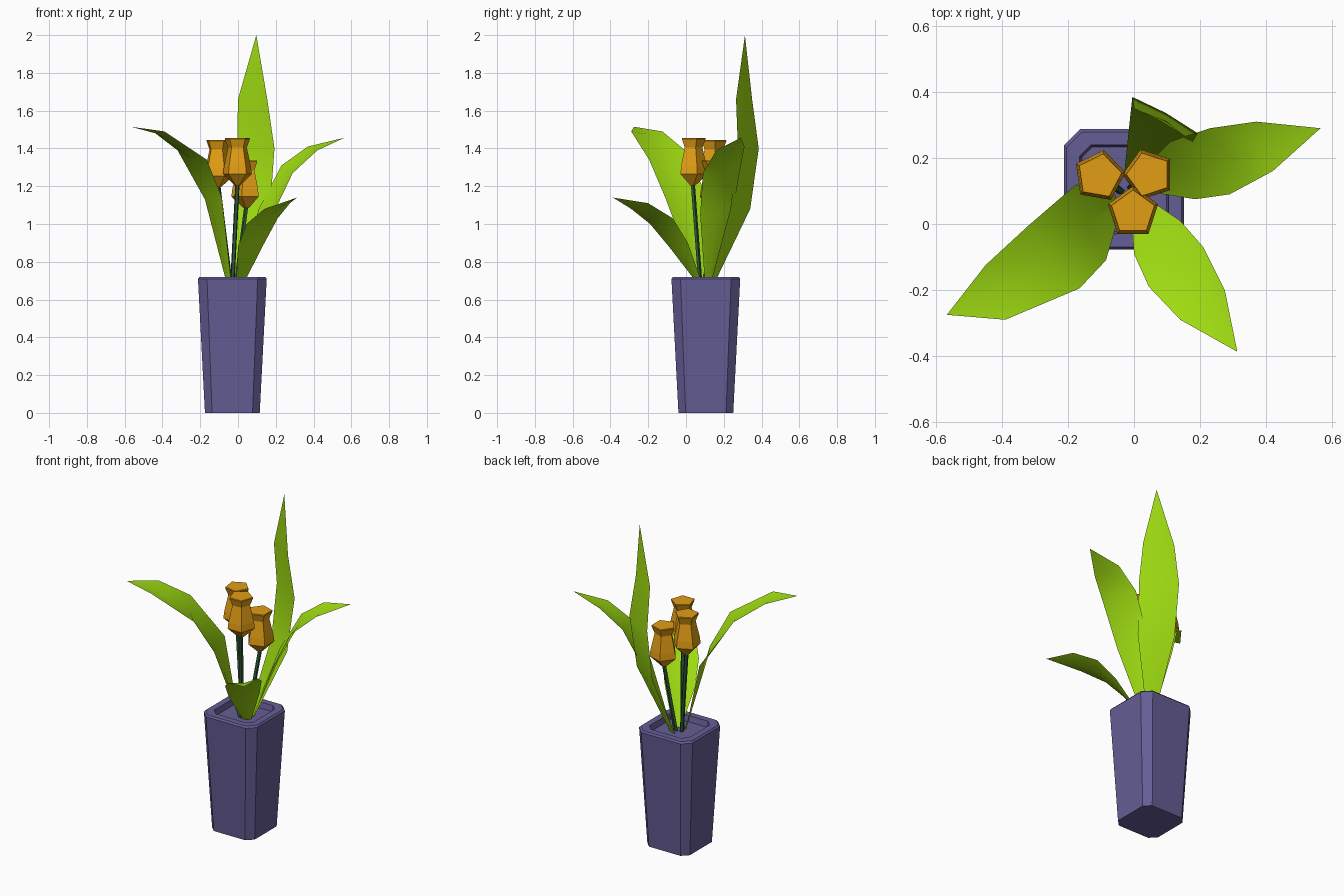
import bpy, bmesh, math
from mathutils import Vector

if "Cube" in bpy.data.objects:
    bpy.data.objects.remove(bpy.data.objects["Cube"])


def material(name, rgb):
    m = bpy.data.materials.new(name)
    m.diffuse_color = (*rgb, 1)
    m.use_nodes = True
    m.node_tree.nodes["Principled BSDF"].inputs["Base Color"].default_value = m.diffuse_color
    return m


PURPLE = material("pot purple", (0.13, 0.11, 0.30))
ORANGE = material("flower orange", (0.76, 0.34, 0.007))
LEAF = material("leaf green", (0.35, 0.72, 0.006))
STEM = material("stem dark green", (0.03, 0.10, 0.04))


def loft(name, rings, mat, closed=True, smooth=False):
    """Skin a list of equal-length point rings; closed rings get end caps."""
    bm = bmesh.new()
    vs = [[bm.verts.new(p) for p in r] for r in rings]
    n = len(vs[0])
    for a, b in zip(vs, vs[1:]):
        for i in range(n if closed else n - 1):
            j = (i + 1) % n
            bm.faces.new((a[i], a[j], b[j], b[i]))
    if closed:
        bm.faces.new(vs[0][::-1])
        bm.faces.new(vs[-1])
    else:
        bmesh.ops.remove_doubles(bm, verts=bm.verts[:], dist=1e-5)
    for f in bm.faces:
        f.smooth = smooth
    me = bpy.data.meshes.new(name)
    bm.to_mesh(me)
    bm.free()
    me.materials.append(mat)
    ob = bpy.data.objects.new(name, me)
    bpy.context.collection.objects.link(ob)
    return ob


# Pot: chamfered square, tapered, with a shallow recess
def octagon(h, c, z):
    k = h - c
    pts = [(k, -h), (h, -k), (h, k), (k, h), (-k, h), (-h, k), (-h, -k), (-k, -h)]
    return [(x - 0.03, y + 0.105, z) for x, y in pts]


loft("pot", [octagon(0.145, 0.038, 0), octagon(0.182, 0.048, 0.71),
             octagon(0.174, 0.046, 0.72), octagon(0.135, 0.034, 0.72),
             octagon(0.128, 0.032, 0.685)], PURPLE)


# Flowers: five-sided buds on thin stems
def ring(c, r, n, turn=0):
    return [(c[0] + r * math.cos(turn + math.tau * i / n),
             c[1] + r * math.sin(turn + math.tau * i / n), c[2]) for i in range(n)]


BUD = [(0, 0.016), (0.06, 0.08), (0.10, 0.075), (0.20, 0.052), (0.245, 0.07), (0.25, 0.068)]
flowers = [("left", (-0.105, 0.145, 1.195), 80, (-0.04, 0.10)),
           ("right", (0.045, 0.15, 1.085), 180, (-0.01, 0.11)),
           ("front", (-0.003, 0.035, 1.205), 90, (-0.03, 0.075))]
for side, top, turn, base in flowers:
    t = math.radians(turn)
    loft(side + "_flower",
         [ring((top[0], top[1], top[2] + z), r, 5, t) for z, r in BUD], ORANGE)
    loft(side + "_stem", [ring((*base, 0.68), 0.012, 5, t),
                          ring((top[0], top[1], top[2] + 0.01), 0.012, 5, t)], STEM)


# Leaves: pairs of left and right edge points with a sagging midline, ending in a tip
def leaf(name, pairs, tip, sag):
    tip = Vector(tip)
    secs = [(Vector(a), Vector(b)) for a, b in pairs]
    rings = []
    for i, (a, b) in enumerate(secs):
        nxt = (secs[i + 1][0] + secs[i + 1][1]) / 2 if i + 1 < len(secs) else tip
        prev = (secs[max(i - 1, 0)][0] + secs[max(i - 1, 0)][1]) / 2
        normal = (b - a).cross(nxt - prev).normalized()
        rings.append([a, (a + b) / 2 - normal * sag * (b - a).length, b])
    rings.append([tip] * 3)
    loft(name, rings, LEAF, closed=False, smooth=True)


leaf("left_leaf", [((-0.035, 0.06, 0.685), (-0.06, 0.09, 0.685)),
                   ((-0.085, -0.11, 1.14), (-0.175, 0.12, 1.13)),
                   ((-0.165, -0.195, 1.34), (-0.32, -0.005, 1.39)),
                   ((-0.39, -0.29, 1.49), (-0.45, -0.125, 1.49))],
     (-0.567, -0.275, 1.515), 0.08)
leaf("front_leaf", [((0.03, 0.085, 0.685), (-0.01, 0.06, 0.685)),
                    ((0.14, 0.01, 0.90), (0.0, -0.09, 0.88)),
                    ((0.21, -0.07, 1.03), (0.045, -0.19, 1.0)),
                    ((0.275, -0.20, 1.11), (0.14, -0.29, 1.08))],
     (0.313, -0.387, 1.14), 0.08)
leaf("right_leaf", [((0.0, 0.14, 0.685), (0.03, 0.10, 0.685)),
                    ((0.11, 0.25, 1.08), (0.185, 0.075, 1.05)),
                    ((0.23, 0.29, 1.31), (0.29, 0.09, 1.27)),
                    ((0.37, 0.31, 1.41), (0.42, 0.16, 1.39))],
     (0.565, 0.29, 1.457), 0.08)
leaf("back_leaf", [((-0.03, 0.15, 0.685), (0.02, 0.13, 0.685)),
                   ((-0.01, 0.34, 1.08), (0.17, 0.235, 1.08)),
                   ((-0.005, 0.385, 1.40), (0.193, 0.275, 1.40)),
                   ((0.0, 0.35, 1.66), (0.155, 0.265, 1.66))],
     (0.097, 0.312, 2.0), 0.03)
